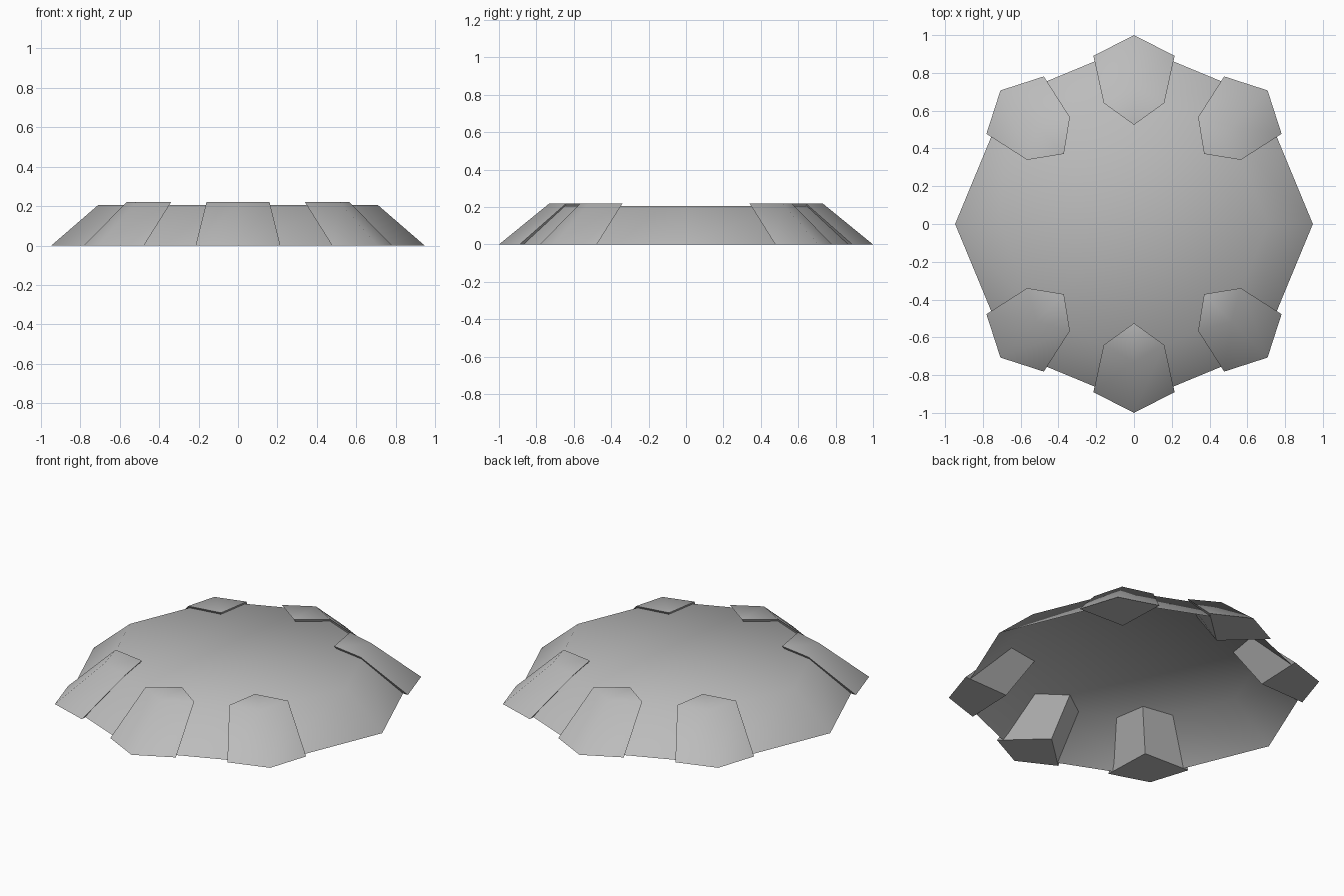
import bpy
import bmesh
from math import radians
from mathutils import Matrix, Vector

if "Cube" in bpy.data.objects:
    bpy.data.objects.remove(bpy.data.objects["Cube"])

grey = bpy.data.materials.new("stone grey")
grey.use_nodes = True
colour = (0.5, 0.5, 0.5, 1)
grey.diffuse_color = colour
grey.node_tree.nodes["Principled BSDF"].inputs["Base Color"].default_value = colour


def finish(bm, name, angle):
    bmesh.ops.recalc_face_normals(bm, faces=bm.faces)
    mesh = bpy.data.meshes.new(name)
    bm.to_mesh(mesh)
    bm.free()
    mesh.materials.append(grey)
    obj = bpy.data.objects.new(name, mesh)
    bpy.context.collection.objects.link(obj)
    bpy.ops.object.select_all(action='DESELECT')
    obj.select_set(True)
    bpy.context.view_layer.objects.active = obj
    bpy.ops.object.shade_smooth_by_angle(angle=radians(angle))
    return obj


def ring(bm, radius, z, sides=8):
    return [bm.verts.new(Matrix.Rotation(radians(360 * i / sides), 3, 'Z') @ Vector((radius, 0, z)))
            for i in range(sides)]


# Eight-sided shell, open underneath
bm = bmesh.new()
base, rim = ring(bm, 0.947, 0), ring(bm, 0.71, 0.205)
centre = bm.verts.new((0, 0, 0.205))
for i in range(8):
    j = (i + 1) % 8
    bm.faces.new((base[i], base[j], rim[j], rim[i]))
    bm.faces.new((rim[i], rim[j], centre))
finish(bm, "shell", 60)


def kite(bm, outer, middle, inner, half_width, z):
    points = (outer, 0), (middle, half_width), (inner, 0), (middle, -half_width)
    return [bm.verts.new((x, y, z)) for x, y in points]


# Leaning four-sided buttresses on every corner but the left and right
names = {45: "back_left", 90: "back", 135: "back_right",
         225: "front_right", 270: "front", 315: "front_left"}
for angle, side in names.items():
    bm = bmesh.new()
    foot = kite(bm, 1.0, 0.89, 0.69, 0.215, 0)
    top = kite(bm, 0.73, 0.64, 0.525, 0.16, 0.22)
    bm.faces.new(foot)
    bm.faces.new(top)
    for i in range(4):
        j = (i + 1) % 4
        bm.faces.new((foot[i], foot[j], top[j], top[i]))
    bm.transform(Matrix.Rotation(radians(angle), 4, 'Z'))
    finish(bm, side + "_buttress", 50)
